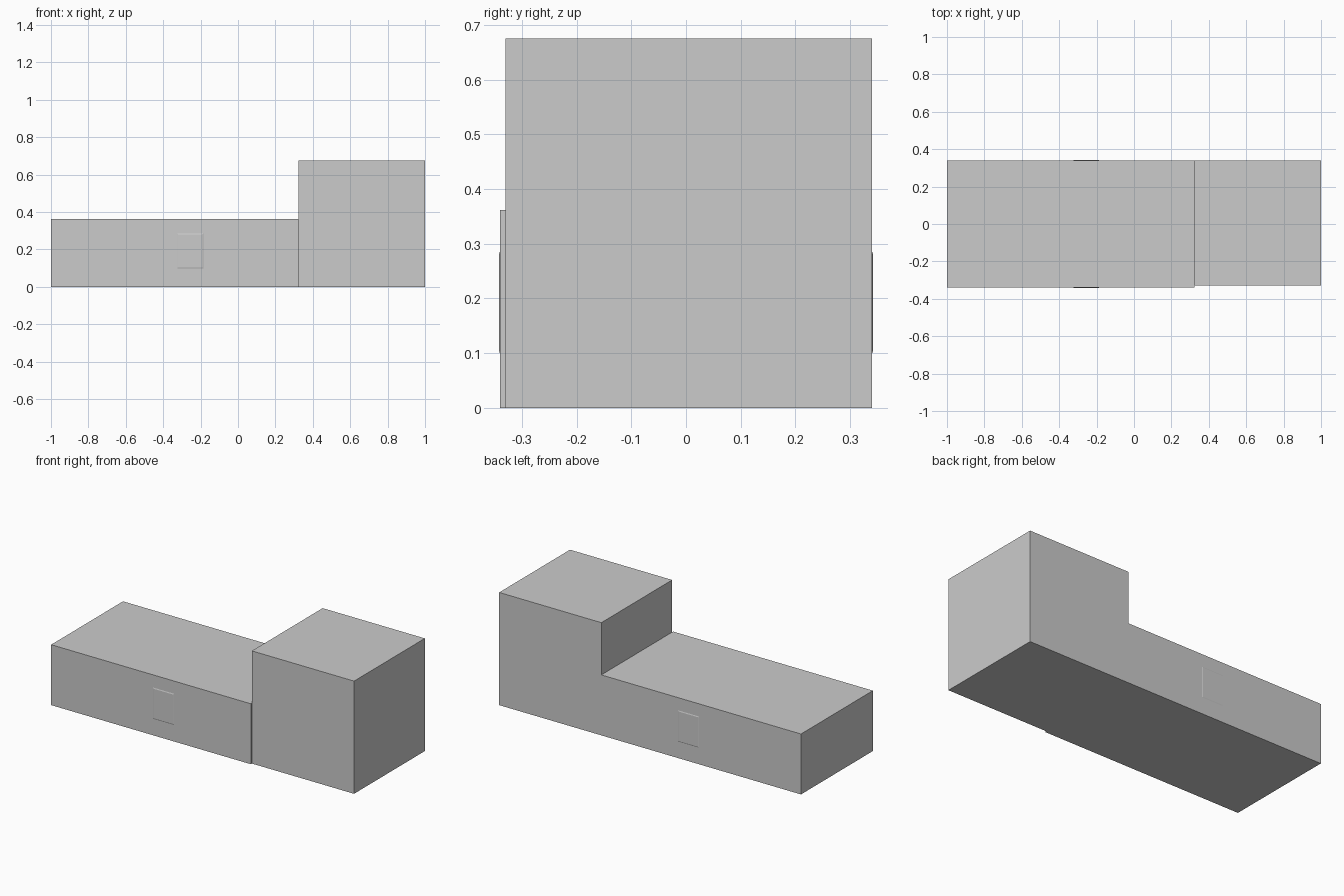
import bpy, bmesh

if "Cube" in bpy.data.objects:
    bpy.data.objects.remove(bpy.data.objects["Cube"])


def box(name, lo, hi):
    bm = bmesh.new()
    bmesh.ops.create_cube(bm, size=1)
    for v in bm.verts:
        v.co = [(a + b) / 2 + c * (b - a) for a, b, c in zip(lo, hi, v.co)]
    me = bpy.data.meshes.new(name)
    bm.to_mesh(me)
    bm.free()
    ob = bpy.data.objects.new(name, me)
    bpy.context.collection.objects.link(ob)
    return ob


# Long low block and taller end block, set back slightly at the front
box("low_block", (-1, -0.34, 0), (0.323, 0.34, 0.362))
box("tall_block", (0.323, -0.33, 0), (1, 0.34, 0.675))


# Thin plates with a sloped rim on the front and back of the low block
def plate(name, side):
    y0, y1 = sorted((side * 0.335, side * 0.342))
    ob = box(name, (-0.335, y0, 0.085), (-0.175, y1, 0.30))
    for v in ob.data.vertices:
        if abs(v.co.y) > 0.34:
            v.co.x = -0.255 + (v.co.x + 0.255) * 0.82
            v.co.z = 0.1925 + (v.co.z - 0.1925) * 0.82


plate("front_plate", -1)
plate("back_plate", 1)
